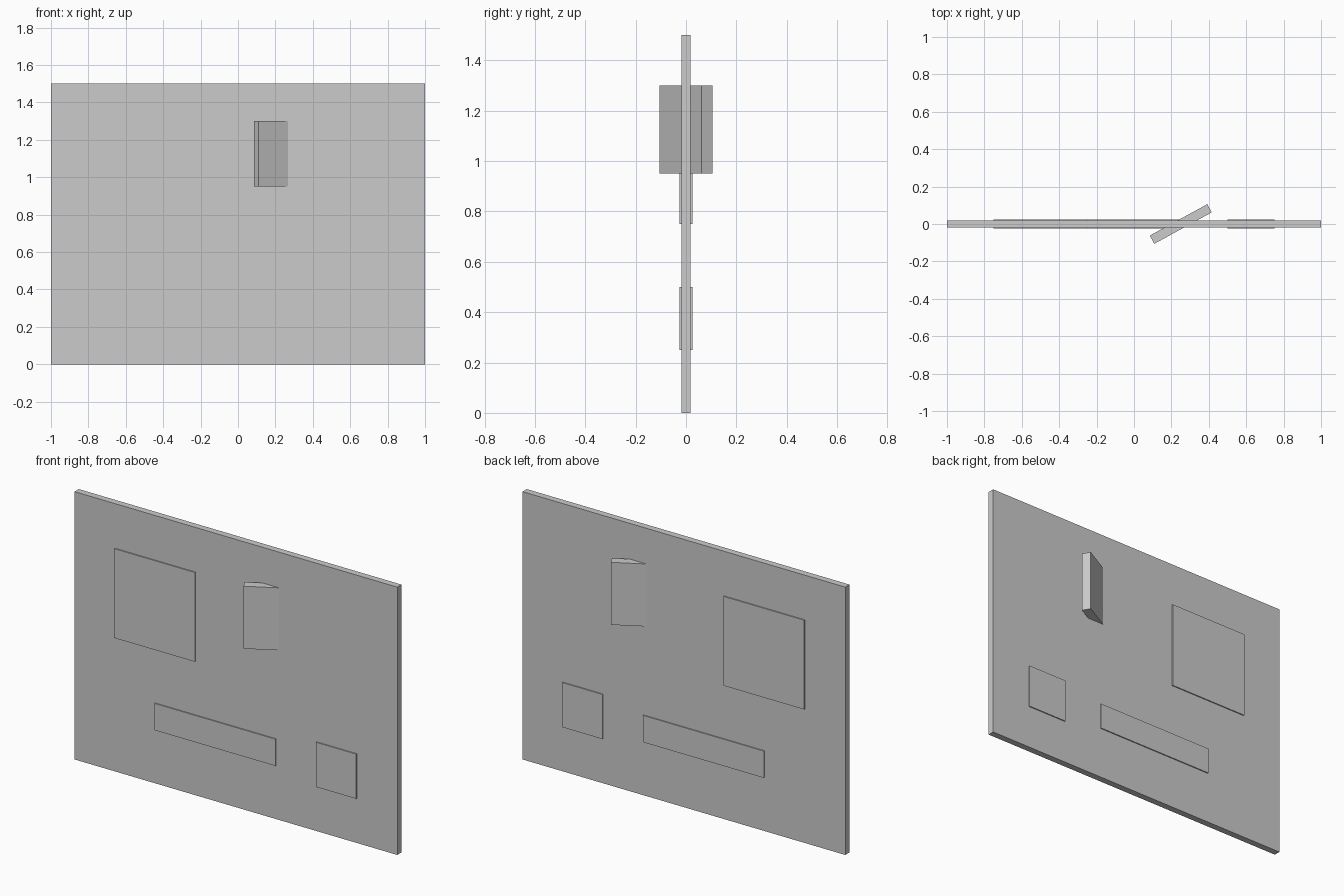
import bpy

if "Cube" in bpy.data.objects:
    bpy.data.objects.remove(bpy.data.objects["Cube"])

grey = bpy.data.materials.new("light_grey")
grey.diffuse_color = (0.6, 0.6, 0.6, 1)
grey.use_nodes = True
grey.node_tree.nodes["Principled BSDF"].inputs["Base Color"].default_value = grey.diffuse_color


def box(name, center, size, turn=0.0):
    """Axis-aligned box, optionally turned about z."""
    bpy.ops.mesh.primitive_cube_add(size=1, location=center, rotation=(0, 0, turn))
    ob = bpy.context.object
    ob.name = name
    ob.scale = size
    bpy.ops.object.transform_apply(location=False, rotation=False, scale=True)
    ob.data.materials.append(grey)
    return ob


# Thin upright wall
box("wall", (0, 0, 0.75), (2, 0.0375, 1.5))

# Panels passing through the wall, slightly proud on both sides: x0, x1, z0, z1
panels = {
    "large_panel": (-0.75, -0.25, 0.75, 1.25),
    "long_panel": (-0.5, 0.25, 0.30, 0.45),
    "small_panel": (0.5, 0.75, 0.25, 0.5),
}
for name, (x0, x1, z0, z1) in panels.items():
    box(name, ((x0 + x1) / 2, 0, (z0 + z1) / 2), (x1 - x0, 0.05, z1 - z0))

# Pivoted shutter swung part-way open through the wall
box("pivot_shutter", (0.25, 0, 1.125), (0.35, 0.05, 0.35), turn=0.5)
